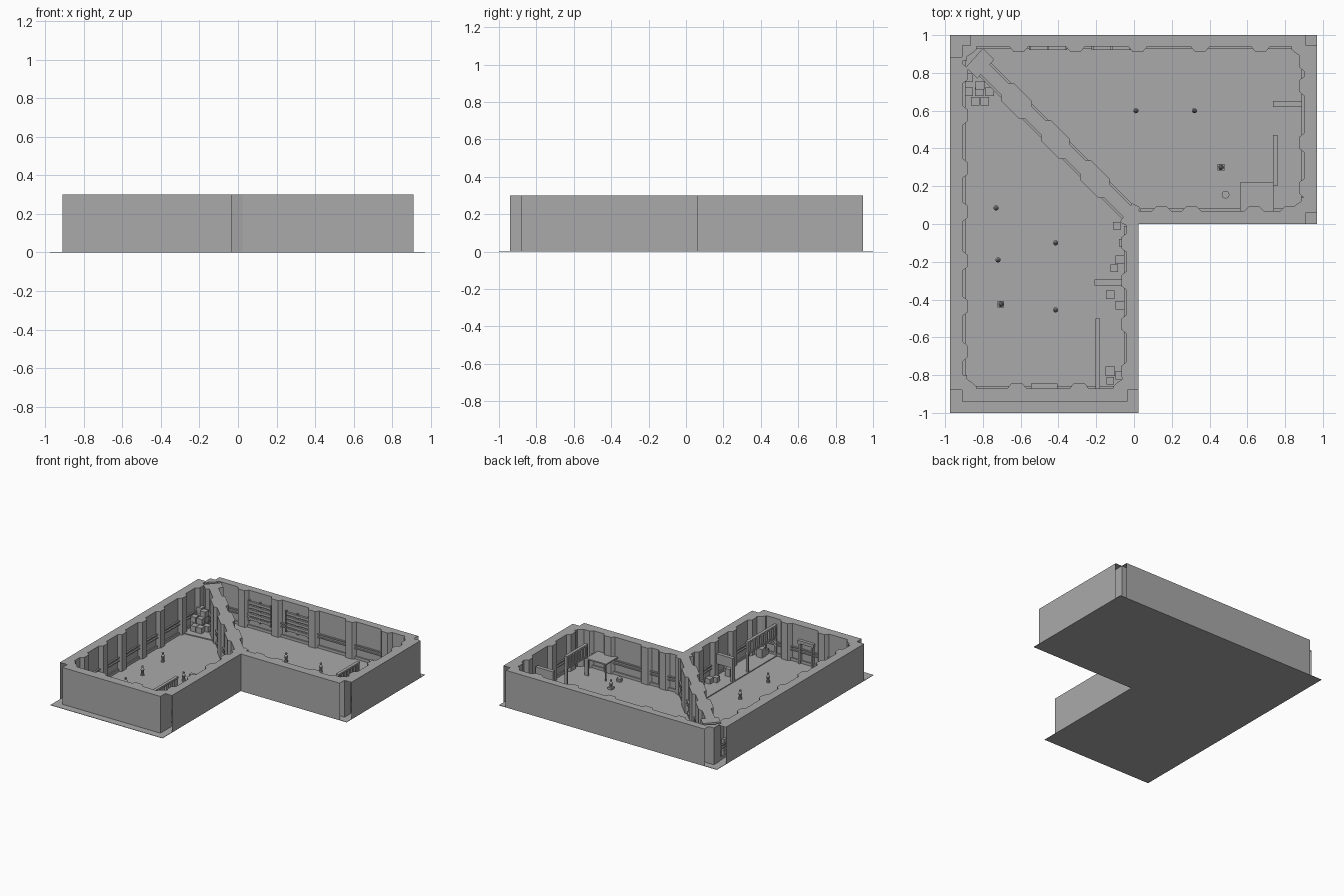
import bpy, bmesh
from mathutils import Vector, Matrix

cube = bpy.data.objects.get("Cube")
if cube:
    bpy.data.objects.remove(cube)

grey = bpy.data.materials.new("plain grey")
grey.use_nodes = True
grey.diffuse_color = (0.4, 0.4, 0.4, 1)
grey.node_tree.nodes["Principled BSDF"].inputs["Base Color"].default_value = (0.4, 0.4, 0.4, 1)
TOP = 0.3


def finish(bm, name):
    mesh = bpy.data.meshes.new(name)
    bm.to_mesh(mesh)
    bm.free()
    mesh.materials.append(grey)
    ob = bpy.data.objects.new(name, mesh)
    bpy.context.collection.objects.link(ob)
    return ob


def prism(bm, pts, z0, z1, skip=(), bottom=True):
    """Counter-clockwise outline pulled up; skip lists sides left open."""
    lo = [bm.verts.new((x, y, z0)) for x, y in pts]
    hi = [bm.verts.new((x, y, z1)) for x, y in pts]
    n = len(pts)
    bm.faces.new(hi)
    if bottom:
        bm.faces.new(lo[::-1])
    for i in range(n):
        if i not in skip:
            j = (i + 1) % n
            bm.faces.new((lo[i], lo[j], hi[j], hi[i]))


def box(bm, x0, x1, y0, y1, z0, z1):
    prism(bm, [(x0, y0), (x1, y0), (x1, y1), (x0, y1)], z0, z1)


def block(bm, x, y, size, z0, z1):
    h = size / 2
    box(bm, x - h, x + h, y - h, y + h, z0, z1)


def frame(a, b):
    """Wall coordinates: s runs along the wall, d goes into the room."""
    a, b = Vector(a), Vector(b)
    u = (b - a).normalized()
    n = Vector((-u.y, u.x))
    return (b - a).length, lambda s, d: tuple(a + u * s + n * d)


def wall(name, a, b, depth, pilasters, half=0.04, out=0.027, panels=()):
    """Hollow wall with stepped pilasters and two rails on its room side."""
    length, at = frame(a, b)
    inner = [(length, depth)]
    for s in sorted(pilasters, reverse=True):
        inner += [(s + half + 0.01, depth), (s + half, depth + out * 0.5), (s + half - 0.012, depth + out),
                  (s - half + 0.012, depth + out), (s - half, depth + out * 0.5), (s - half - 0.01, depth)]
    inner.append((0, depth))
    pts = [at(0, 0), at(length, 0)] + [at(*p) for p in inner]
    bm = bmesh.new()
    prism(bm, pts, 0, TOP, skip=(1, len(pts) - 1), bottom=False)

    def strip(s0, s1, d1, z0, z1):
        prism(bm, [at(s0, depth), at(s1, depth), at(s1, depth + d1), at(s0, depth + d1)], z0, z1)
    # Rails, skirting and recessed panel frames between pilasters
    for z in (0.085, 0.11):
        strip(0.01, length - 0.01, 0.012, z, z + 0.009)
    strip(0.01, length - 0.01, 0.01, 0, 0.025)
    # Slatted panels
    for s0, s1 in panels:
        for i in range(5):
            strip(s0, s1, 0.016, 0.07 + i * 0.032, 0.09 + i * 0.032)
        for s in (s0, (s0 + s1) / 2, s1):
            strip(s - 0.005, s + 0.005, 0.018, 0.06, 0.23)
    return finish(bm, name)


# Floor
bm = bmesh.new()
prism(bm, [(-.975, -1), (.025, -1), (.025, 0), (.97, 0), (.97, 1), (-.975, 1)], 0, 0.003)
finish(bm, "floor")

# Raised floor areas
bm = bmesh.new()
prism(bm, [(-.21, -.87), (-.04, -.87), (-.04, 0), (-.21, .18)], 0.002, 0.01)
prism(bm, [(-.905, .565), (-.64, .59), (-.87, .82), (-.905, .82)], 0.002, 0.01)
finish(bm, "raised_floor")

# Perimeter walls, each running with the room on its left
wall("west_wall", (-.975, .885), (-.975, -.88), 0.07, (.09, .31, .59, .82, 1.08, 1.32, 1.56))
wall("south_wall", (-.91, -.94), (-.035, -.94), 0.07, (.29, .62))
wall("inner_east_wall", (.025, -.88), (.025, 0), 0.065, (.1, .35, .58, .78))
wall("inner_south_wall", (.025, 0), (.91, 0), 0.07, (.12, .28, .61, .8), out=0.022)
wall("east_wall", (.97, .06), (.97, .945), 0.07, (.13, .37, .67, .8))
wall("north_wall", (.91, 1), (-.865, 1), 0.06, (.24, .56, .89, 1.22, 1.52),
     panels=((.93, 1.13), (1.27, 1.46)))

# Diagonal dividing wall: two faces back to back
ends = (-.84, .87), (.0, .03)
wall("divider_far_side", ends[0], ends[1], 0.035, (.3, .58, .88), half=0.08, out=0.022)
wall("divider_near_side", ends[1], ends[0], 0.035, (.28, .57, .87), half=0.08, out=0.022)

# Diamond posts closing the divider
bm = bmesh.new()
prism(bm, [(-.89, .83), (-.83, .77), (-.74, .87), (-.8, .93)], 0, TOP)
prism(bm, [(-.075, .01), (-.035, -.01), (.025, 0), (.025, .06), (.03, .09), (-.01, .11)], 0, TOP)
finish(bm, "divider_posts")

# Stepped posts in the room corners
bm = bmesh.new()
for x, y, sx, sy in ((-.91, -.94, 1, 1), (-.035, -.94, -1, 1), (.91, .06, -1, 1),
                     (.91, .945, -1, -1), (-.91, .945, 1, -1)):
    w = 0.07 if y < -.9 else 0.01
    pts = [(0, 0), (.075, 0), (.075, w + .01), (.055, w + .03), (.025, w + .05), (.025, w + .07), (0, w + .07)]
    pts = [(x + sx * px, y + sy * py) for px, py in pts]
    prism(bm, pts if sx * sy > 0 else pts[::-1], 0, TOP)
finish(bm, "corner_posts")

# Door frame on the south wall
bm = bmesh.new()
for x in (-.54, -.425):
    box(bm, x, x + .015, -.872, -.845, 0, .17)
box(bm, -.545, -.405, -.872, -.845, .165, .19)
finish(bm, "door_frame")


def sign_screen(name, x, y0, y1):
    """Tall trellis: posts, two beams and a row of hanging slats."""
    bm = bmesh.new()
    for y in (y0, y1 - .014):
        box(bm, x, x + .02, y, y + .014, 0, .25)
    for z in (.15, .24):
        box(bm, x, x + .025, y0, y1, z, z + .014)
    count = 7
    step = (y1 - y0) / count
    for i in range(count):
        y = y0 + (i + .2) * step
        box(bm, x + .003, x + .018, y, y + step * .6, .15, .25)
    finish(bm, name)


sign_screen("west_stall_screen", -.205, -.87, -.5)
sign_screen("east_stall_screen", .735, .2, .47)

# Stall cross beams
bm = bmesh.new()
box(bm, -.21, -.05, -.325, -.295, .12, .2)
box(bm, -.21, -.19, -.325, -.295, 0, .2)
box(bm, .735, .89, .62, .65, .12, .2)
box(bm, .735, .755, .62, .65, 0, .2)
finish(bm, "stall_beams")

# Flat canopy on thin legs
bm = bmesh.new()
box(bm, .56, .74, .07, .22, .135, .145)
for x in (.565, .725):
    box(bm, x, x + .01, .205, .215, 0, .135)
finish(bm, "canopy")

# Stacked crates in the far corner
bm = bmesh.new()
for x, y, top in ((-.875, .775, .16), (-.815, .735, .15), (-.875, .7, .1), (-.82, .7, .11),
                  (-.765, .7, .055), (-.84, .65, .055), (-.79, .65, .055)):
    z = 0.01
    while z < top - .02:
        block(bm, x, y, .046, z, z + .044)
        z += .046
finish(bm, "crates")

# Stall goods
bm = bmesh.new()
for x, y, s, h in ((-.09, -.01, .04, .06), (-.06, -.1, .04, .06), (-.075, -.19, .045, .05), (-.105, -.235, .04, .05),
                   (-.125, -.375, .045, .07), (-.075, -.43, .045, .06), (-.125, -.78, .05, .08),
                   (-.125, -.83, .04, .05), (-.075, -.8, .045, .1)):
    block(bm, x, y, s, .008, h)
finish(bm, "stall_boxes")


def cone(bm, x, y, z, r0, r1, height, sides=10):
    bmesh.ops.create_cone(bm, cap_ends=True, segments=sides, radius1=r0, radius2=r1, depth=height,
                          matrix=Matrix.Translation((x, y, z + height / 2)))


# Standing figures
bm = bmesh.new()
for x, y in ((.01, .6), (.32, .6), (-.73, .085), (-.415, -.1), (-.72, -.19), (-.415, -.455), (.46, .3), (-.705, -.425)):
    cone(bm, x, y, 0, .014, .012, .02)
    cone(bm, x, y, .02, .009, .014, .03)
    cone(bm, x, y, .05, .014, .005, .014)
    bmesh.ops.create_icosphere(bm, subdivisions=1, radius=.01, matrix=Matrix.Translation((x, y, .072)))
finish(bm, "figures")

# Square plinths and round stool
bm = bmesh.new()
for x, y in ((.46, .3), (-.705, -.425)):
    block(bm, x, y, .036, 0, .02)
cone(bm, .485, .155, 0, .021, .021, .03, 8)
finish(bm, "plinths_and_stool")
